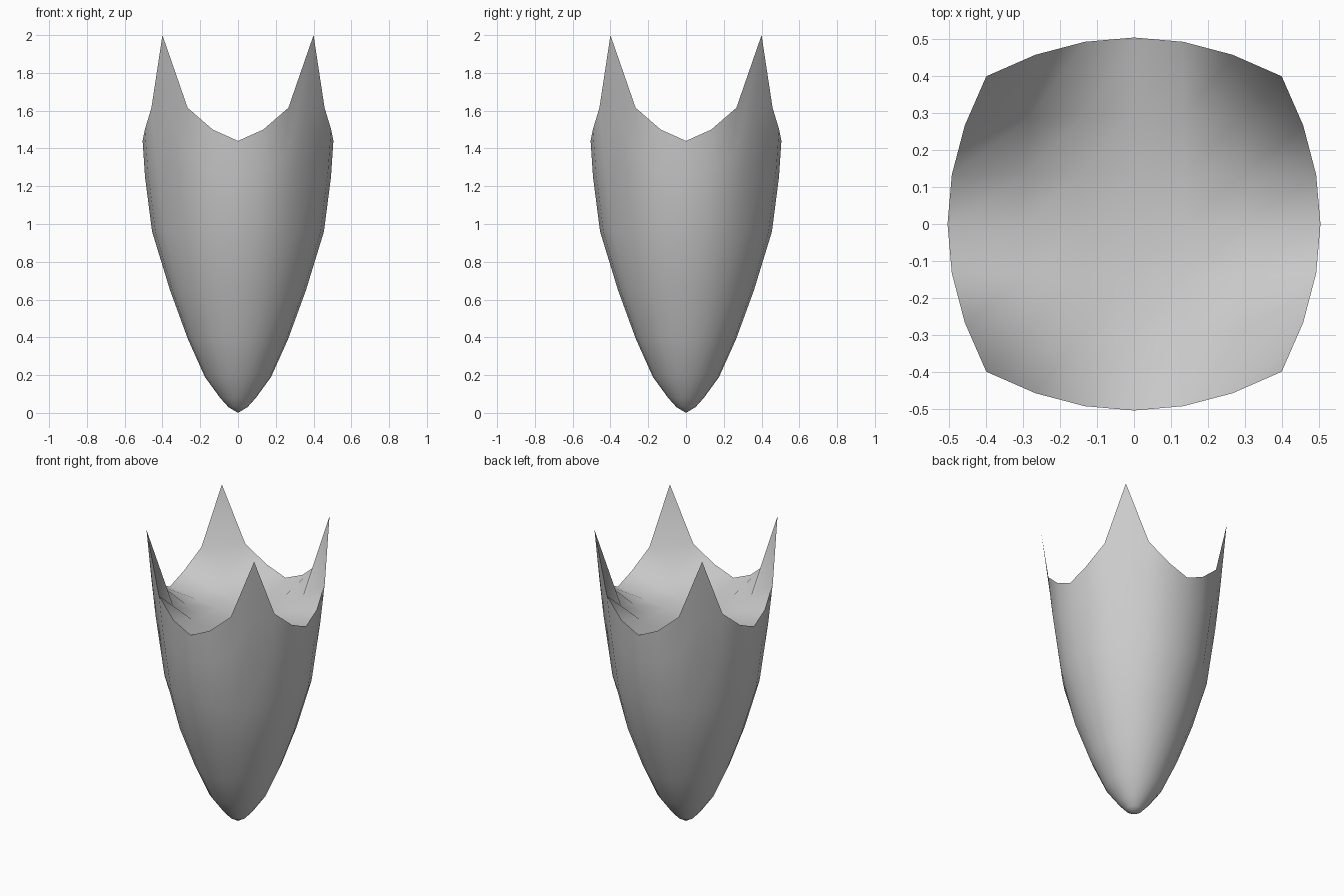
import bpy, bmesh, math

if "Cube" in bpy.data.objects:
    bpy.data.objects.remove(bpy.data.objects["Cube"])

N = 6  # segments per side of the square cap
G = (0.0, 0.075, 0.21, 0.707)  # corner lift, centre to edge


def cap_point(i, j):
    u, v = (i - 3) / 3, (j - 3) / 3
    x = 0.4 * u * (1 + 0.2625 * (1 - v * v) * u * u)
    y = 0.4 * v * (1 + 0.2625 * (1 - u * u) * v * v)
    z = 1.38 + 0.06 * (u * u + v * v) + G[abs(i - 3)] * G[abs(j - 3)]
    return (x, y, z)


def finish(bm, name):
    bmesh.ops.recalc_face_normals(bm, faces=bm.faces)
    me = bpy.data.meshes.new(name)
    bm.to_mesh(me)
    bm.free()
    me.polygons.foreach_set("use_smooth", [True] * len(me.polygons))
    ob = bpy.data.objects.new(name, me)
    bpy.context.collection.objects.link(ob)
    return ob


# Concave cap with four raised corner points
bm = bmesh.new()
grid = [[bm.verts.new(cap_point(i, j)) for j in range(N + 1)] for i in range(N + 1)]
for i in range(N):
    for j in range(N):
        bm.faces.new((grid[i][j], grid[i + 1][j], grid[i + 1][j + 1], grid[i][j + 1]))
cap = finish(bm, "hollow_cap")
if cap.data.polygons[14].normal.z < 0:
    cap.data.flip_normals()

# Rim loop, counter-clockwise around the cap border
border = ([(i, 0) for i in range(N)] + [(N, j) for j in range(N)]
          + [(N - i, N) for i in range(N)] + [(0, N - j) for j in range(N)])
rim = [cap_point(i, j) for i, j in border]

# Tapering body: round rings below, blending up to the pointed rim
profile = [(0.05, 0.03), (0.095, 0.08), (0.175, 0.19), (0.265, 0.39), (0.36, 0.65)]
bm = bmesh.new()
rings = []
for r, z in profile:
    ring = []
    for x, y, _ in rim:
        d = math.hypot(x, y)
        ring.append(bm.verts.new((x / d * r, y / d * r, z)))
    rings.append(ring)
for t in (0.0, 0.6, 1.0):
    ring = []
    for x, y, zr in rim:
        d = math.hypot(x, y)
        k = (zr - 1.44) / 0.56            # 0 at side middle, 1 at corner
        r0, z0 = 0.455 - 0.018 * k, 0.96
        r = r0 + (d - r0) * t + 0.03 * t * (1 - t) * (1 - k)
        ring.append(bm.verts.new((x / d * r, y / d * r, z0 + (zr - z0) * t)))
    rings.append(ring)
M = len(rim)
tip = bm.verts.new((0, 0, 0))
for k in range(M):
    n = (k + 1) % M
    bm.faces.new((tip, rings[0][n], rings[0][k]))
    for a, b in zip(rings, rings[1:]):
        bm.faces.new((a[k], a[n], b[n], b[k]))
finish(bm, "tapered_body")
